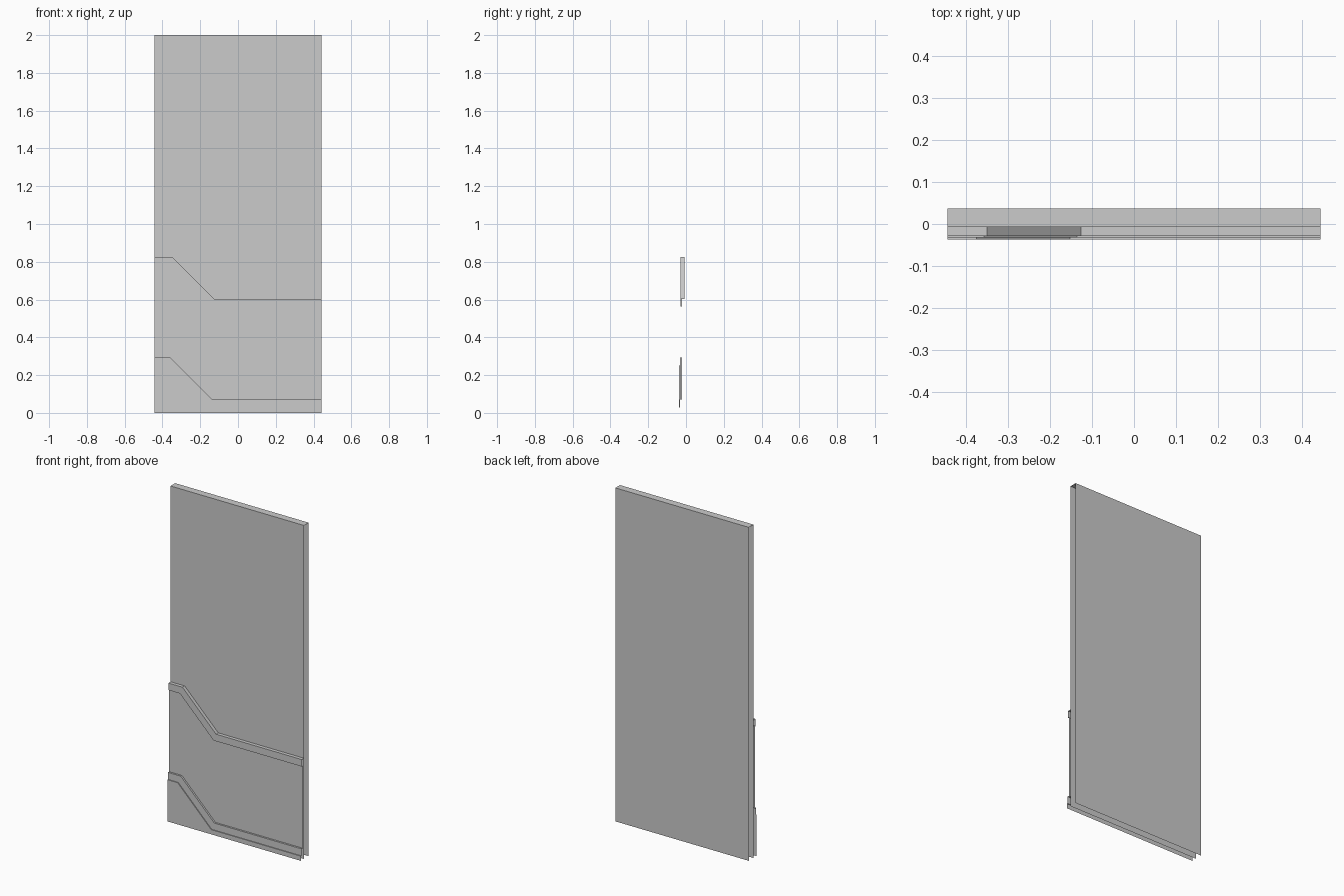
import bpy

if "Cube" in bpy.data.objects:
    bpy.data.objects.remove(bpy.data.objects["Cube"])

HALF_W = 0.443


def sheet(name, rows):
    """Bridge successive rows of points into an open, flat-shaded sheet."""
    n = len(rows[0])
    verts = [p for row in rows for p in row]
    faces = [(r * n + c, (r + 1) * n + c, (r + 1) * n + c + 1, r * n + c + 1)
             for r in range(len(rows) - 1) for c in range(n - 1)]
    mesh = bpy.data.meshes.new(name)
    mesh.from_pydata(verts, [], faces)
    mesh.update()
    obj = bpy.data.objects.new(name, mesh)
    bpy.context.collection.objects.link(obj)
    return obj


def contour(y, x_high, x_low, z_high, z_low):
    """High ledge on the left, slope, then low ledge to the right."""
    return [(-HALF_W, y, z_high), (x_high, y, z_high),
            (x_low, y, z_low), (HALF_W, y, z_low)]


# Main panel: back, top and front skins, open at the sides and bottom
BACK, FRONT = 0.037, -0.007
sheet("main_panel", [[(-HALF_W, y, z), (HALF_W, y, z)]
                     for y, z in ((BACK, 0), (BACK, 2), (FRONT, 2), (FRONT, 0))])

# Stepped cladding: upper lip, recessed middle, lower lip, base skirt
upper = (-0.349, -0.126, 0.826, 0.604)
upper_lip = (-0.366, -0.143, 0.784, 0.562)
lower = (-0.357, -0.135, 0.292, 0.070)
lower_lip = (-0.374, -0.152, 0.250, 0.028)
base = (-0.374, -0.152, 0.0, 0.0)
steps = [(FRONT, upper), (-0.028, upper), (-0.028, upper_lip),
         (-0.021, upper_lip), (-0.021, lower), (-0.032, lower),
         (-0.032, lower_lip), (-0.037, lower_lip), (-0.037, base)]
sheet("stepped_cladding", [contour(y, *line) for y, line in steps])
